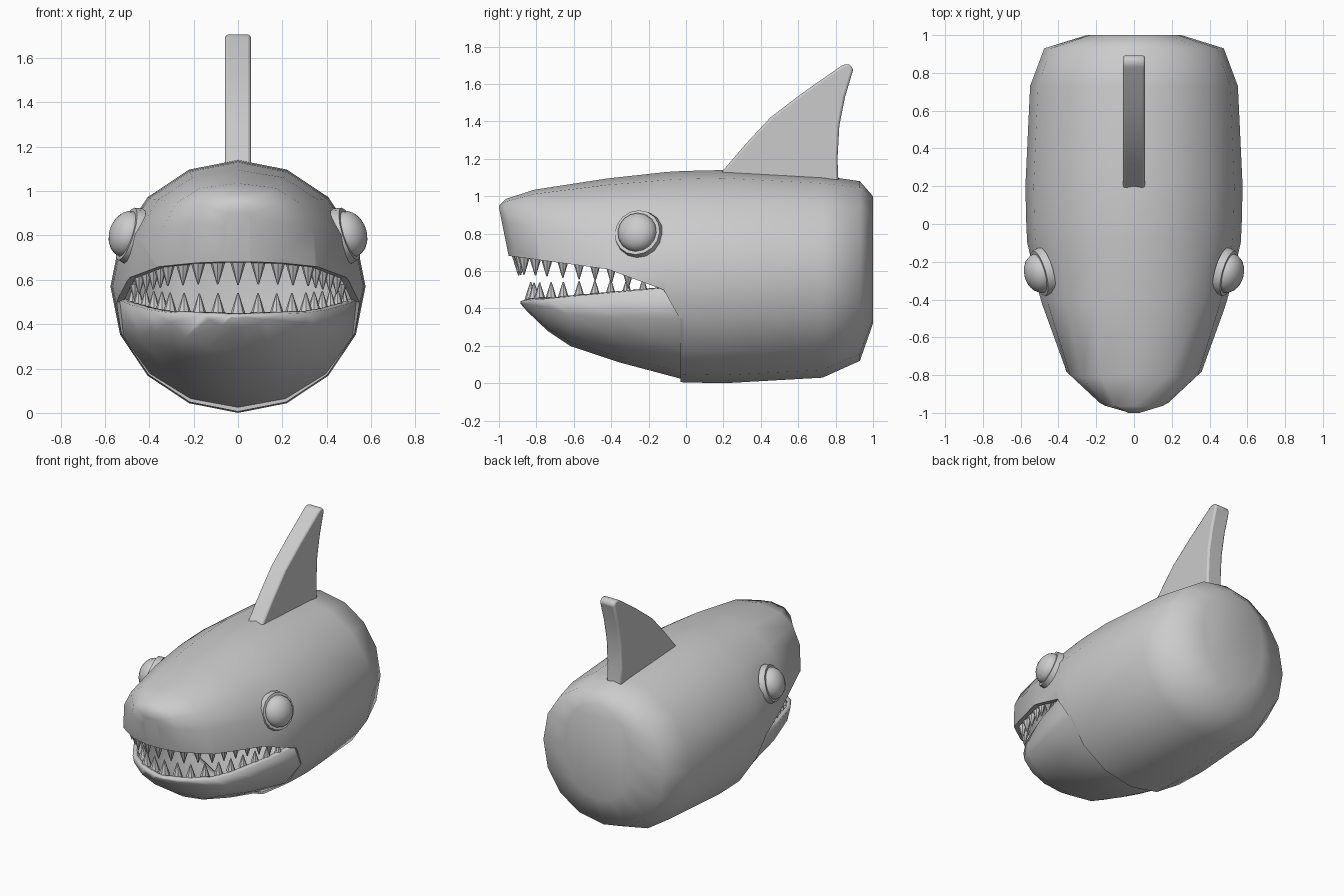
import bpy, bmesh, math
from mathutils import Vector, Matrix

if "Cube" in bpy.data.objects:
    bpy.data.objects.remove(bpy.data.objects["Cube"])


def finish(bm, name, angle=35):
    me = bpy.data.meshes.new(name)
    bm.to_mesh(me)
    bm.free()
    ob = bpy.data.objects.new(name, me)
    bpy.context.collection.objects.link(ob)
    select(ob)
    bpy.ops.object.shade_smooth_by_angle(angle=math.radians(angle))
    return ob


def select(ob):
    bpy.ops.object.select_all(action='DESELECT')
    ob.select_set(True)
    bpy.context.view_layer.objects.active = ob


def loft(rings, close_back=True, n=16):
    """Rings along y: (y, half width, top, bottom, lean below z 0.94, squareness power)."""
    bm = bmesh.new()
    rows = []
    for y, w, top, bot, lean, e in rings:
        mid, h = (top + bot) / 2, (top - bot) / 2
        row = []
        for k in range(n):
            a = 2 * math.pi * k / n
            s, c = [math.copysign(abs(v) ** e, v) if abs(v) > 1e-6 else 0
                    for v in (math.sin(a), math.cos(a))]
            z = mid + h * c
            row.append(bm.verts.new((w * s, y + lean * max(0, .94 - z), z)))
        rows.append(row)
    for r0, r1 in zip(rows, rows[1:]):
        for k in range(n):
            j = (k + 1) % n
            bm.faces.new((r0[k], r0[j], r1[j], r1[k]))
    bm.faces.new(rows[0][::-1])
    if close_back:
        bm.faces.new(rows[-1])
    return bm


def prism(points, half):
    """Side profile (y, z) extruded across x."""
    bm = bmesh.new()
    f = bm.faces.new([bm.verts.new((-half, y, z)) for y, z in points])
    ext = bmesh.ops.extrude_face_region(bm, geom=[f])
    vs = [v for v in ext['geom'] if isinstance(v, bmesh.types.BMVert)]
    bmesh.ops.translate(bm, verts=vs, vec=(2 * half, 0, 0))
    bmesh.ops.recalc_face_normals(bm, faces=bm.faces)
    return bm


def solidify(ob, t):
    m = ob.modifiers.new("shell", 'SOLIDIFY')
    m.thickness, m.offset = t, -1


def interp(line, y):
    for (y0, z0), (y1, z1) in zip(line, line[1:]):
        if y <= y1:
            return z0 + (z1 - z0) * (y - y0) / (y1 - y0)
    return line[-1][1]


# Body shell
body = finish(loft([
    (-1.0, .06, .95, .50, .2, .7), (-.965, .19, .985, .42, .2, .65),
    (-.81, .36, 1.035, .25, .1, .75), (-.42, .49, 1.095, .10, 0, .9),
    (-.10, .565, 1.13, .01, 0, 1), (-.01, .57, 1.135, .005, 0, 1),
    (.20, .575, 1.14, 0, 0, 1), (.73, .55, 1.11, .03, 0, 1),
    (.93, .475, 1.08, .12, 0, .95), (1.0, .25, 1.0, .32, 0, .9)]), "body", 55)
solidify(body, .03)

# Mouth opening cut from the body
lip = [(-1.2, .70), (-.94, .68), (-.42, .61), (-.12, .50), (-.03, .34)]
cutter = finish(prism(lip + [(-.03, -.2), (-1.2, -.2)], 1), "mouth_cutter")
cutter.hide_render = True
m = body.modifiers.new("mouth", 'BOOLEAN')
m.operation, m.solver, m.object = 'DIFFERENCE', 'EXACT', cutter
select(body)
for name in [mod.name for mod in body.modifiers if mod.name in ("shell", "mouth")]:
    bpy.ops.object.modifier_apply(modifier=name)
bpy.data.objects.remove(cutter)
bpy.ops.object.shade_smooth_by_angle(angle=math.radians(55))

# Lower jaw, sliced along its rim
rim = [(-.88, .44), (-.10, .51)]
bm = loft([
    (-.885, .06, .62, .425, 0, .9), (-.85, .18, .66, .385, 0, .9),
    (-.74, .325, .72, .28, 0, .9), (-.62, .395, .76, .20, 0, .95),
    (-.35, .485, .88, .11, 0, 1), (-.03, .56, 1.06, .025, 0, 1),
    (.01, .555, 1.06, .03, 0, 1)], close_back=False)
bmesh.ops.bisect_plane(bm, geom=bm.verts[:] + bm.edges[:] + bm.faces[:],
                       plane_co=(0, -.88, .44), plane_no=(0, -.09, 1),
                       clear_outer=True)
solidify(finish(bm, "lower_jaw", 55), .03)


# Rows of teeth
def tooth_row(name, path, line, up, height, count, lift):
    pts = [Vector(p) for p in path]
    bm = bmesh.new()
    for i in range(count):
        d = i * .092
        for a, b in zip(pts, pts[1:]):
            seg = (b - a).length
            if d <= seg:
                break
            d -= seg
        p = a + (b - a) * (d / seg)
        s = 1 - .35 * i / count
        h = height * s
        z = interp(line, p.y) + up * (h / 2 + lift)
        flip = Matrix.Rotation(0 if up > 0 else math.pi, 4, 'X')
        for side in ((1, -1) if i else (1,)):
            bmesh.ops.create_cone(
                bm, cap_ends=True, segments=8, radius1=.037 * s, radius2=.003,
                depth=h, matrix=Matrix.Translation((side * p.x, p.y, z)) @ flip)
    finish(bm, name)


tooth_row("upper_teeth", [(0, -.895), (.17, -.875), (.32, -.74), (.445, -.40), (.49, -.2)],
          lip, -1, .11, 10, -.012)
tooth_row("lower_teeth", [(0, -.83), (.155, -.80), (.30, -.67), (.435, -.36), (.485, -.2)],
          rim, 1, .105, 10, -.008)

# Eyes with their socket rings
for side, label in ((1, "right"), (-1, "left")):
    rot = Vector((side * .93, -.26, .30)).to_track_quat('Z', 'Y').to_matrix().to_4x4()
    at = Matrix.Translation((side * .492, -.258, .803)) @ rot
    bm = bmesh.new()
    bmesh.ops.create_cone(bm, cap_ends=True, segments=16, radius1=.132, radius2=.124,
                          depth=.04, matrix=at @ Matrix.Translation((0, 0, -.008)))
    finish(bm, label + "_eye_socket")
    bm = bmesh.new()
    bmesh.ops.create_uvsphere(
        bm, u_segments=16, v_segments=10, radius=.107,
        matrix=at @ Matrix.Translation((0, 0, .01)) @ Matrix.Diagonal((1, 1, .72, 1)))
    finish(bm, label + "_eye")

# Dorsal fin
fin = finish(prism([
    (.15, 1.08), (.20, 1.14), (.32, 1.28), (.45, 1.42), (.62, 1.55), (.82, 1.69),
    (.845, 1.705), (.875, 1.705), (.895, 1.68), (.85, 1.53), (.82, 1.38),
    (.81, 1.20), (.815, 1.08)], .058), "dorsal_fin")
b = fin.modifiers.new("soft_edges", 'BEVEL')
b.width, b.segments = .012, 2
